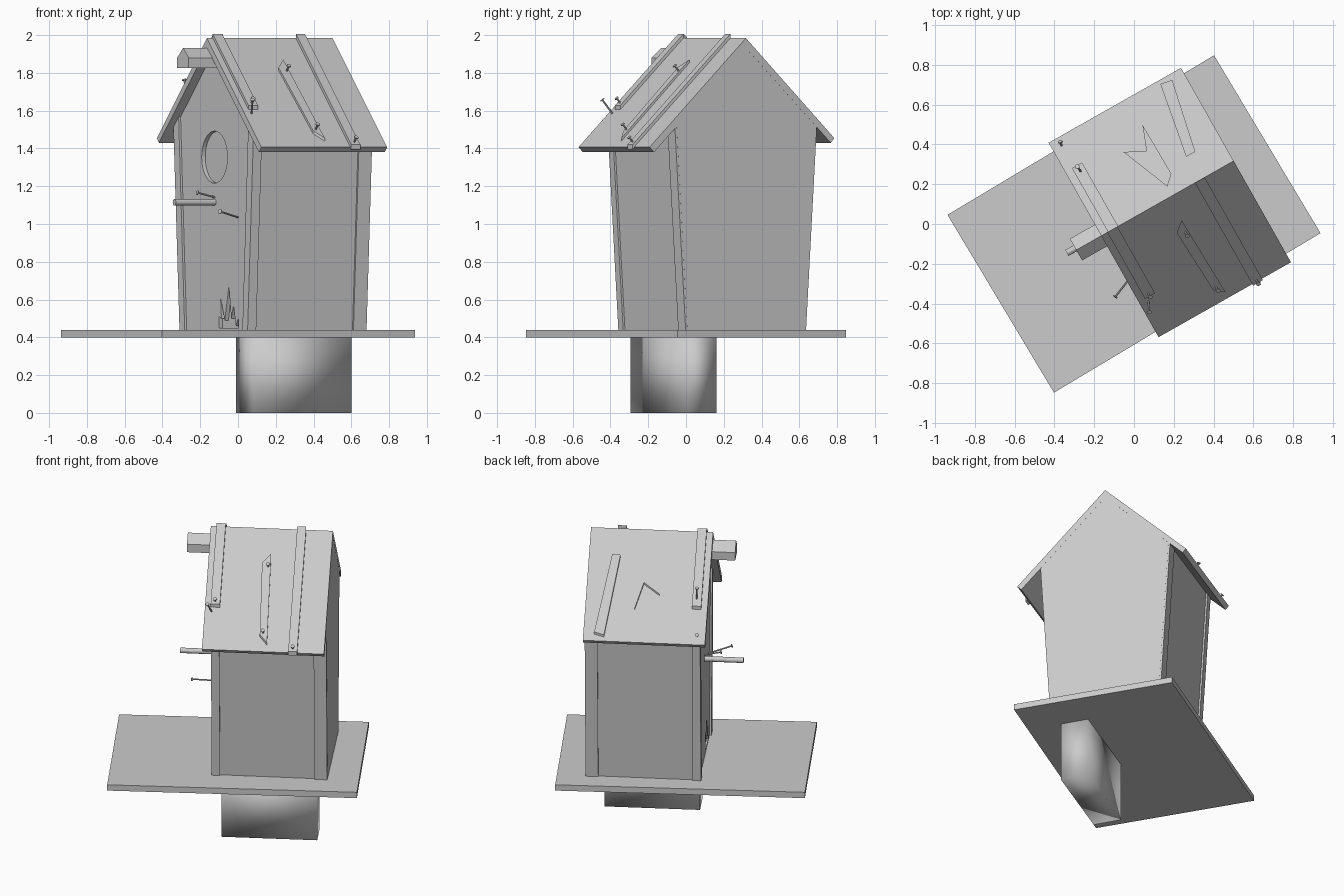
import bpy, bmesh, math
from mathutils import Matrix, Vector

if "Cube" in bpy.data.objects:
    bpy.data.objects.remove(bpy.data.objects["Cube"])

# House frame: local x runs front to back, local y across the width
HOUSE = Matrix.Translation((0.18, 0.108, 0)) @ Matrix.Rotation(math.radians(29.5), 4, 'Z')
C = 0.024            # ridge position across the width
RIDGE, SLOPE = 1.984, 0.985


def loft(name, a, b, matrix=HOUSE):
    """Solid between two matching outlines."""
    bm = bmesh.new()
    va = [bm.verts.new(p) for p in a]
    vb = [bm.verts.new(p) for p in b]
    n = len(a)
    bm.faces.new(va)
    bm.faces.new(vb[::-1])
    for i in range(n):
        j = (i + 1) % n
        bm.faces.new((va[j], va[i], vb[i], vb[j]))
    bmesh.ops.recalc_face_normals(bm, faces=bm.faces)
    me = bpy.data.meshes.new(name)
    bm.to_mesh(me)
    bm.free()
    me.transform(matrix)
    ob = bpy.data.objects.new(name, me)
    bpy.context.collection.objects.link(ob)
    return ob


def prism(name, profile, u0, u1):
    """Extrude a (width, height) profile from front to back."""
    return loft(name, [(u0, v, z) for v, z in profile], [(u1, v, z) for v, z in profile])


def box(name, size, centre, angle):
    m = Matrix.Translation(centre) @ Matrix.Rotation(math.radians(angle), 4, 'Z')
    x, y, z = (s / 2 for s in size)
    q = [(-x, -y), (x, -y), (x, y), (-x, y)]
    return loft(name, [(*p, -z) for p in q], [(*p, z) for p in q], m)


def roof_z(v):
    return RIDGE - abs(v - C) * SLOPE


def shingle(name, outline, t):
    """Flat piece lying on the roof, outline in (depth, width)."""
    return loft(name, [(u, v, roof_z(v) - 0.005) for u, v in outline],
                [(u, v, roof_z(v) + t) for u, v in outline])


def rod(name, p, q, r, sides):
    p, q = Vector(p), Vector(q)
    rot = (q - p).to_track_quat('Z', 'Y')
    ring = [rot @ Vector((r * math.cos(2 * math.pi * i / sides),
                          r * math.sin(2 * math.pi * i / sides), 0)) for i in range(sides)]
    return loft(name, [p + k for k in ring], [q + k for k in ring])


def nail(name, base, head):
    base, head = Vector(base), Vector(head)
    d = (head - base).normalized()
    rod(name + "_shaft", base, head, 0.005, 8)
    rod(name + "_head", head, head + d * 0.006, 0.012, 8)


# Ground post and platform
post = box("post", (0.60, 0.18, 0.41), (0.295, -0.067, 0.205), 30)
for f in post.data.polygons:
    f.use_smooth = True
box("platform", (1.562, 1.042, 0.04), (0, 0, 0.42), 30.9)

# House body flaring upward to the gable
body = prism("body", [(C - 0.355, 0.435), (C + 0.355, 0.435), (C + 0.422, 1.535),
                      (C, 1.95), (C - 0.422, 1.535)], -0.33, 0.382)

# Recesses: round entrance and gnawed gap at the bottom of the front
hole = [(0.035 + 0.138 * math.cos(math.pi * i / 16),
         1.354 + 0.138 * math.sin(math.pi * i / 16)) for i in range(32)]
gap = [(-0.012, 0.45), (-0.015, 0.51), (-0.04, 0.50), (-0.03, 0.61), (-0.075, 0.49),
       (-0.12, 0.67), (-0.145, 0.50), (-0.17, 0.57), (-0.195, 0.46), (-0.22, 0.50), (-0.225, 0.45)]
for label, prof in (("entrance_cutter", hole), ("gap_cutter", gap)):
    cutter = prism(label, prof, -0.40, -0.308)
    cutter.hide_render = True
    mod = body.modifiers.new(label, 'BOOLEAN')
    mod.operation, mod.object, mod.solver = 'DIFFERENCE', cutter, 'EXACT'
    bpy.context.view_layer.update()
    cut = bpy.data.meshes.new_from_object(body.evaluated_get(bpy.context.evaluated_depsgraph_get()))
    body.modifiers.clear()
    body.data = cut
    bpy.data.objects.remove(cutter)

# Corner boards following the flare
for side, s in (("left", 1), ("right", -1)):
    for end, u0, u1 in (("front", -0.342, -0.29), ("back", 0.302, 0.3815)):
        lo = [(u0, 0.366), (u1, 0.366), (u1, 0.31), (u0, 0.31)]
        loft(f"{side}_{end}_corner_board",
             [(u, C + s * v, 0.435) for u, v in lo],
             [(u, C + s * (v + 0.066), 1.52 if v > 0.35 else 1.575) for u, v in lo])

# Roof
prism("roof", [(-0.5615, 1.407), (C, RIDGE), (0.5615, 1.455), (0.54, 1.43),
               (C, 1.932), (-0.535, 1.38)], -0.3825, 0.3825)

# Ridge beam sticking out at the front
prism("ridge_beam", [(C - 0.06, 1.825), (C + 0.065, 1.825), (C + 0.065, 1.88),
                     (C, 1.932), (C - 0.06, 1.88)], -0.527, -0.25)

# Battens and broken boards on the roof
def batten(name, u, half, v0, v1):
    shingle(name, [(u - half, v0), (u + half, v0), (u + half, v1), (u - half, v1)], 0.022)


batten("front_batten_right", -0.318, 0.029, C, -0.36)
batten("front_batten_left", -0.314, 0.029, C, 0.393)
batten("back_batten_right", 0.187, 0.028, C, -0.57)
shingle("loose_board_right", [(0.008, -0.107), (0.022, -0.53), (-0.027, -0.49), (-0.045, -0.15)], 0.016)
shingle("loose_board_left", [(0.252, 0.542), (0.314, 0.53), (0.237, 0.159), (0.185, 0.16)], 0.016)
shingle("broken_shard", [(0.078, 0.122), (0.073, 0.408), (0.026, 0.284),
                         (-0.078, 0.336), (0.029, 0.076)], 0.012)

# Perch
perch = rod("perch", (-0.32, 0.034, 1.115), (-0.575, 0.034, 1.115), 0.017, 16)

# Bent and loose nails
nail("wall_nail", (-0.32, -0.215, 1.033), (-0.469, -0.276, 1.065))
nail("perch_nail", (-0.32, 0.035, 1.14), (-0.43, 0.035, 1.165))
nail("eave_nail", (-0.335, -0.37, 1.57), (-0.36, -0.427, 1.655))
nail("left_batten_nail", (-0.312, 0.35, 1.66), (-0.316, 0.385, 1.76))
nail("left_eave_nail", (-0.335, 0.505, 1.49), (-0.33, 0.535, 1.51))
for i, (u, v) in enumerate([(-0.32, -0.335), (-0.005, -0.16), (-0.007, -0.475), (0.187, -0.545)]):
    z = roof_z(v)
    nail(f"roof_nail_{i + 1}", (u, v, z), (u, v - 0.028, z + 0.033))
